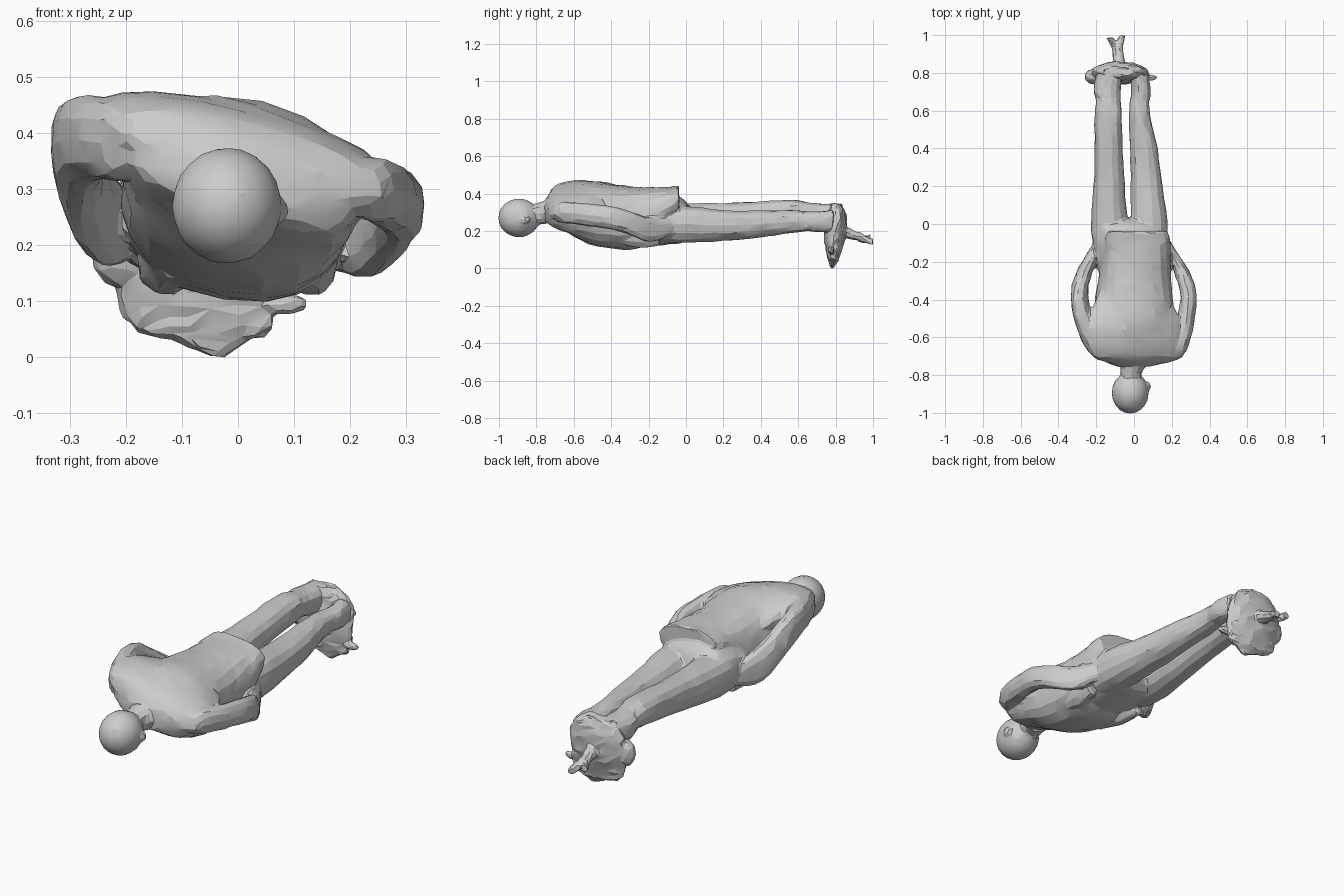
import bpy, bmesh, math, random
from mathutils import Vector

random.seed(4)


def catmull(rows, steps):
    """Smoothly interpolate a list of section tuples."""
    out = []
    n = len(rows)
    for i in range(n - 1):
        p = [rows[max(0, min(n - 1, i + k))] for k in (-1, 0, 1, 2)]
        for s in range(steps):
            t = s / steps
            out.append([0.5 * (2 * b + (c - a) * t + (2 * a - 5 * b + 4 * c - d) * t * t
                               + (3 * b - a - 3 * c + d) * t ** 3) for a, b, c, d in zip(*p)])
    return out + [list(rows[-1])]


def loft(name, rows, axis='y', sides=16, steps=3, jitter=0.003, power=2.2):
    """Skin elliptical sections: (position, centre u, centre v, half u, half v, roll degrees)."""
    bm = bmesh.new()
    rings = []
    for pos, cu, cv, a, b, roll in catmull(rows, steps):
        r = math.radians(roll)
        ring = []
        for k in range(sides):
            t = 2 * math.pi * k / sides
            c, s = math.cos(t), math.sin(t)
            u = math.copysign(abs(c) ** (2 / power), c) * a
            v = math.copysign(abs(s) ** (2 / power), s) * b
            x, y = cu + u * math.cos(r) - v * math.sin(r), cv + u * math.sin(r) + v * math.cos(r)
            co = Vector((x, pos, y)) if axis == 'y' else Vector((x, y, pos))
            j = min(jitter, 0.2 * min(abs(a), abs(b)))
            co += Vector([random.uniform(-j, j) for _ in range(3)])
            co.z = max(co.z, 0)
            ring.append(bm.verts.new(co))
        rings.append(ring)
    for r0, r1 in zip(rings, rings[1:]):
        for k in range(sides):
            m = (k + 1) % sides
            bm.faces.new((r0[k], r0[m], r1[m], r1[k]))
    bm.faces.new(rings[0])
    bm.faces.new(rings[-1])
    bmesh.ops.recalc_face_normals(bm, faces=bm.faces)
    return link(name, bm)


def link(name, bm):
    mesh = bpy.data.meshes.new(name)
    bm.to_mesh(mesh)
    bm.free()
    ob = bpy.data.objects.new(name, mesh)
    bpy.context.collection.objects.link(ob)
    return ob


def blob(name, loc, size, subdiv=2):
    bm = bmesh.new()
    bmesh.ops.create_icosphere(bm, subdivisions=subdiv, radius=1)
    for v in bm.verts:
        v.co = Vector([l + c * s for l, c, s in zip(loc, v.co, size)])
    return link(name, bm)


def fuse(name, parts, faces, voxel=0.008, smooth=3):
    """Merge parts into one skin, then reduce it to irregular low-poly facets."""
    bpy.ops.object.select_all(action='DESELECT')
    for ob in parts:
        ob.select_set(True)
    ob = bpy.context.view_layer.objects.active = parts[0]
    bpy.ops.object.join()
    ob.name = name
    m = ob.modifiers.new("skin", 'REMESH')
    m.mode, m.voxel_size = 'VOXEL', voxel
    m = ob.modifiers.new("blend", 'SMOOTH')
    m.iterations = smooth
    bpy.ops.object.modifier_apply(modifier="skin")
    bpy.ops.object.modifier_apply(modifier="blend")
    m = ob.modifiers.new("facets", 'DECIMATE')
    m.ratio = min(1, faces / (2 * len(ob.data.polygons)))
    bpy.ops.object.modifier_apply(modifier="facets")
    bpy.ops.object.shade_smooth_by_angle(angle=math.radians(15))


# Head with ear, and neck
head = [
    blob("head", (-0.02, -0.893, 0.27), (0.098, 0.111, 0.104), 3),
    blob("ear", (0.07, -0.86, 0.262), (0.02, 0.027, 0.026), 2),
    loft("neck", [(-0.85, -0.02, 0.28, 0.06, 0.06, 0), (-0.78, -0.015, 0.295, 0.058, 0.06, 0),
                  (-0.74, 0, 0.305, 0.08, 0.065, -5)], sides=12)]
fuse("head", head, 400)

# Jacket body, rolled so that its left side sits higher
jacket = [loft("jacket", [
    (-0.755, 0.0, 0.305, 0.085, 0.055, -12),
    (-0.715, 0.01, 0.32, 0.2, 0.08, -15),
    (-0.64, 0.01, 0.32, 0.215, 0.115, -15),
    (-0.52, 0.005, 0.3, 0.212, 0.16, -14),
    (-0.38, 0.0, 0.277, 0.203, 0.167, -11),
    (-0.26, 0.005, 0.27, 0.19, 0.165, -7),
    (-0.17, 0.015, 0.298, 0.18, 0.136, -4),
    (-0.09, 0.02, 0.345, 0.172, 0.09, -4),
    (-0.04, 0.02, 0.365, 0.158, 0.075, -4)], sides=20, power=2.4)]

# Shoulder yoke blending the back into both sleeves
jacket.append(loft("shoulders", [
    (-0.735, 0.02, 0.335, 0.16, 0.045, -14),
    (-0.7, 0.02, 0.35, 0.25, 0.065, -15),
    (-0.62, 0.0, 0.368, 0.27, 0.078, -14),
    (-0.52, -0.005, 0.37, 0.265, 0.078, -13),
    (-0.44, -0.005, 0.36, 0.22, 0.07, -11),
    (-0.36, -0.005, 0.34, 0.18, 0.06, -9)], sides=20))

# Jacket front flaps
for name, x in (("left_flap", -0.13), ("right_flap", 0.13)):
    jacket.append(loft(name, [
        (-0.4, x * 0.9, 0.2, 0.03, 0.06, 0), (-0.25, x, 0.18, 0.05, 0.07, 0),
        (-0.14, x * 1.1, 0.19, 0.03, 0.07, 0)], sides=10))

# Arms bent outward, ending with the hands at the pockets
jacket.append(loft("left_arm", [
    (-0.7, -0.18, 0.385, 0.035, 0.04, 0),
    (-0.65, -0.21, 0.385, 0.05, 0.07, 0),
    (-0.53, -0.258, 0.392, 0.052, 0.077, 5),
    (-0.39, -0.288, 0.372, 0.047, 0.085, 8),
    (-0.29, -0.275, 0.31, 0.044, 0.087, 0),
    (-0.19, -0.233, 0.24, 0.04, 0.082, 0),
    (-0.08, -0.18, 0.23, 0.022, 0.04, 0)], sides=12))
jacket.append(loft("right_arm", [
    (-0.7, 0.215, 0.3, 0.04, 0.04, 0),
    (-0.65, 0.24, 0.3, 0.047, 0.057, 0),
    (-0.53, 0.27, 0.287, 0.047, 0.06, 0),
    (-0.39, 0.289, 0.268, 0.044, 0.062, 0),
    (-0.28, 0.264, 0.235, 0.044, 0.064, 0),
    (-0.19, 0.22, 0.205, 0.038, 0.067, 0),
    (-0.07, 0.155, 0.22, 0.022, 0.04, 0)], sides=12))

# Hips and legs
body = jacket + [loft("hips", [
    (-0.3, -0.01, 0.24, 0.16, 0.115, -6),
    (-0.17, -0.015, 0.245, 0.2, 0.12, -6),
    (-0.05, -0.022, 0.26, 0.195, 0.125, -7),
    (0.0, -0.025, 0.25, 0.18, 0.1, -8),
    (0.03, -0.025, 0.24, 0.1, 0.05, -8)], sides=18)]
body.append(loft("left_leg", [
    (-0.12, -0.12, 0.25, 0.1, 0.105, 0),
    (0.02, -0.13, 0.25, 0.097, 0.099, 0),
    (0.2, -0.132, 0.262, 0.083, 0.089, 0),
    (0.4, -0.135, 0.283, 0.074, 0.077, 0),
    (0.57, -0.137, 0.298, 0.074, 0.072, 0),
    (0.65, -0.135, 0.293, 0.066, 0.06, 0),
    (0.71, -0.142, 0.28, 0.074, 0.07, 0),
    (0.8, -0.13, 0.275, 0.065, 0.07, 0)], sides=14))
body.append(loft("right_leg", [
    (-0.12, 0.08, 0.235, 0.1, 0.1, 0),
    (0.02, 0.078, 0.235, 0.098, 0.099, 0),
    (0.2, 0.068, 0.23, 0.084, 0.084, 0),
    (0.4, 0.052, 0.238, 0.073, 0.072, 0),
    (0.57, 0.03, 0.25, 0.057, 0.062, 0),
    (0.65, 0.03, 0.252, 0.052, 0.054, 0),
    (0.7, 0.038, 0.25, 0.052, 0.057, 0),
    (0.79, 0.03, 0.25, 0.045, 0.06, 0)], sides=14))
fuse("clothed_body", body, 3000)

# Lumpy base joined to the feet, with a forked stub behind it
base = [loft("foot_base", [
    (0.0, -0.035, 0.782, 0.012, 0.009, 0),
    (0.03, -0.05, 0.785, 0.07, 0.02, 0),
    (0.045, -0.06, 0.787, 0.12, 0.027, 0),
    (0.09, -0.07, 0.79, 0.14, 0.04, 0),
    (0.17, -0.075, 0.795, 0.152, 0.058, 0),
    (0.25, -0.075, 0.805, 0.147, 0.055, 0),
    (0.31, -0.08, 0.805, 0.12, 0.042, 0),
    (0.347, -0.09, 0.805, 0.07, 0.028, 0)], axis='z', sides=18, jitter=0.006, power=2)]
base.append(blob("base_left_lump", (-0.205, 0.78, 0.19), (0.059, 0.043, 0.07)))
base.append(blob("base_right_spur", (0.08, 0.775, 0.095), (0.046, 0.017, 0.02)))
base.append(loft("stub", [
    (0.83, -0.08, 0.205, 0.035, 0.04, 0), (0.89, -0.083, 0.18, 0.03, 0.028, 0),
    (0.945, -0.09, 0.165, 0.03, 0.022, 0)], sides=10))
for name, x, z, end in (("left_fork", -0.13, 0.165, 0.985), ("right_fork", -0.06, 0.14, 1.0)):
    base.append(loft(name, [
        (0.92, -0.09, 0.163, 0.022, 0.02, 0), (0.96, (x - 0.09) / 2, 0.155, 0.021, 0.019, 0),
        (end, x, z, 0.018, 0.018, 0)], sides=8))
fuse("foot_base", base, 900, voxel=0.006, smooth=1)
